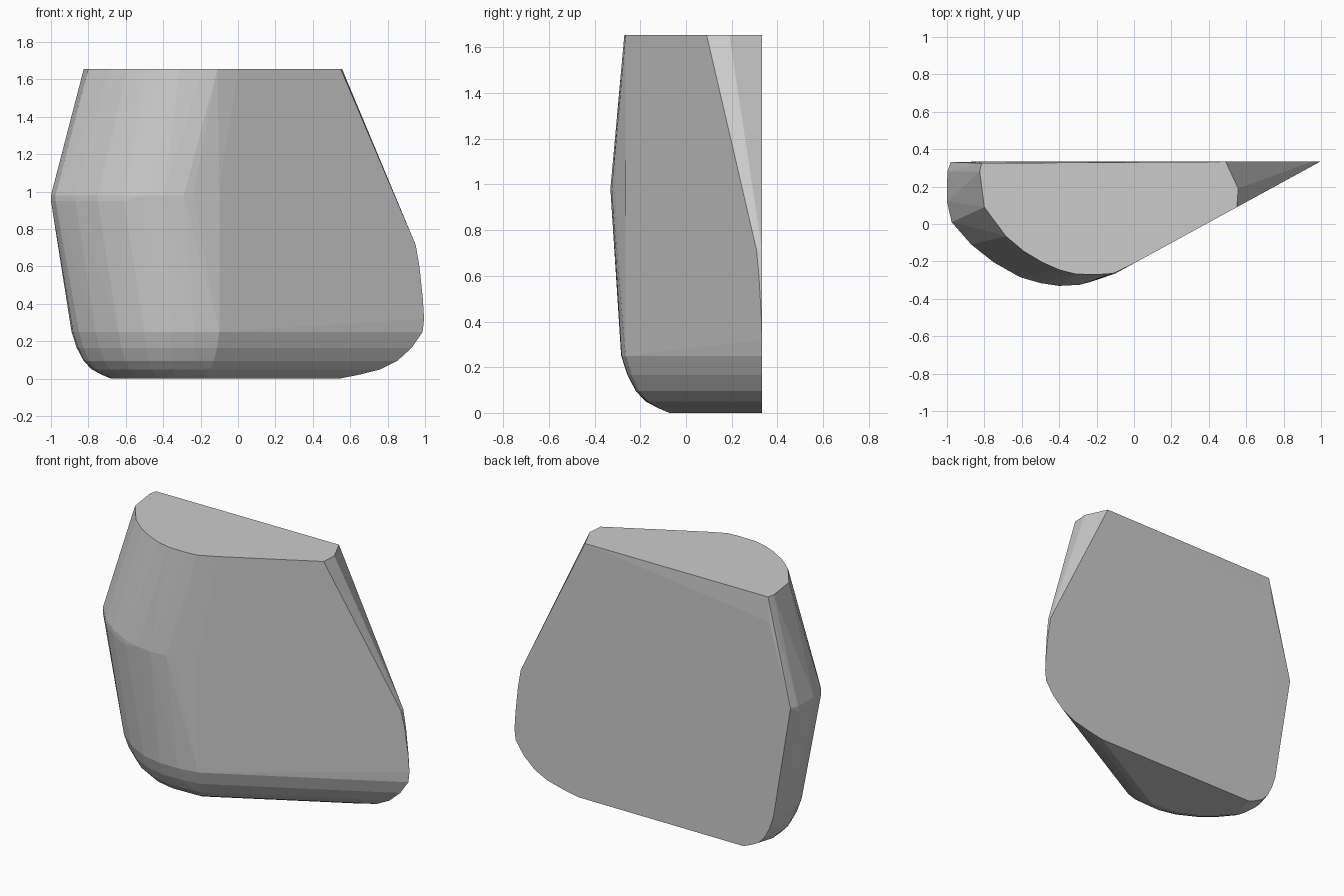
import bpy, bmesh
from mathutils import Vector

if "Cube" in bpy.data.objects:
    bpy.data.objects.remove(bpy.data.objects["Cube"])

BACK = 0.333           # flat back plane
SLOPE = 0.546          # slanted vertical front-right plane


def wall_y(x):
    return BACK + SLOPE * (x - 0.995)


points = []

# Flat top outline
top = [(-0.815, 0.325), (-0.825, 0.28), (-0.80, 0.09), (-0.685, -0.065), (-0.59, -0.145),
       (-0.49, -0.205), (-0.40, -0.245), (-0.31, -0.268), (-0.19, -0.27), (-0.11, -0.264),
       (0.0, wall_y(0.0)), (0.55, wall_y(0.55)), (0.557, 0.19), (0.49, BACK)]
points += [(x, y, 1.655) for x, y in top]

# Widest outline on the left side
waist = [(-0.90, BACK), (-0.98, 0.331), (-0.998, 0.28), (-1.0, 0.12), (-0.975, 0.01),
         (-0.87, -0.11), (-0.75, -0.205), (-0.61, -0.284), (-0.50, -0.316),
         (-0.40, -0.331), (-0.29, -0.325), (-0.24, -0.312)]
points += [(x, y, 0.98) for x, y in waist]
points += [(x, y, 0.95) for x, y in waist[2:8]]
points += [(-0.83, BACK, 1.50), (-0.10, wall_y(-0.10), 1.0)]

# Thin right edge
for x, z in [(0.95, 0.715), (0.97, 0.60), (0.988, 0.43), (0.995, 0.32)]:
    points += [(x, BACK, z), (x, wall_y(x), z)]

# Rounded base: one outline inset step by step
base = [(-0.86, BACK), (-0.89, 0.24), (-0.882, 0.12), (-0.85, 0.03), (-0.76, -0.08),
        (-0.64, -0.18), (-0.50, -0.252), (-0.36, -0.284), (-0.23, -0.282),
        (-0.10, wall_y(-0.10)), (0.987, wall_y(0.987))]
for z, d in [(0.25, 0.0), (0.165, 0.028), (0.095, 0.065), (0.05, 0.108),
             (0.02, 0.165), (0.0, 0.215)]:
    for i, (x, y) in enumerate(base):
        if i == 0:
            points.append((x + d, BACK, z))
        elif i == len(base) - 1:
            points.append((x - d * 2.087, BACK, z))
        else:
            t = (Vector(base[i + 1]) - Vector(base[i - 1])).normalized()
            points.append((x - t.y * d, y + t.x * d, z))

# Faceted block as the convex skin of the outlines
bm = bmesh.new()
for p in points:
    bm.verts.new(p)
res = bmesh.ops.convex_hull(bm, input=bm.verts[:])
loose = [v for v in bm.verts if not v.link_faces]
bmesh.ops.delete(bm, geom=loose, context='VERTS')
bmesh.ops.dissolve_limit(bm, angle_limit=0.01, verts=bm.verts[:], edges=bm.edges[:])
bmesh.ops.recalc_face_normals(bm, faces=bm.faces[:])
mesh = bpy.data.meshes.new("faceted_block")
bm.to_mesh(mesh)
bm.free()
block = bpy.data.objects.new("faceted_block", mesh)
bpy.context.collection.objects.link(block)
